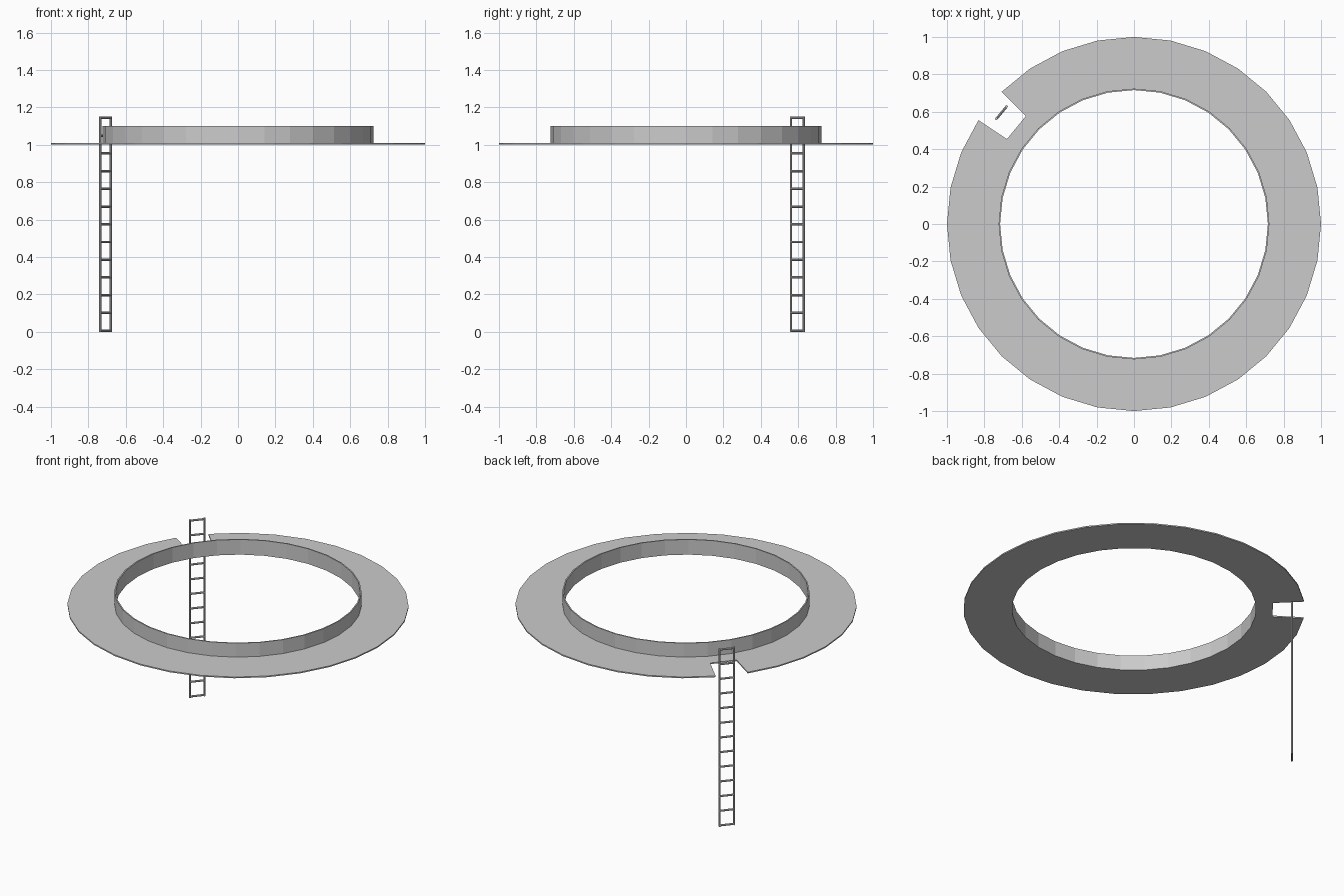
import bpy, bmesh, math
from mathutils import Vector, Matrix

if "Cube" in bpy.data.objects:
    bpy.data.objects.remove(bpy.data.objects["Cube"])

SIDES = 32


def finish(name, bm):
    bmesh.ops.recalc_face_normals(bm, faces=bm.faces)
    me = bpy.data.meshes.new(name)
    bm.to_mesh(me)
    bm.free()
    ob = bpy.data.objects.new(name, me)
    bpy.context.collection.objects.link(ob)
    return ob


def ring(name, radii, z0, z1, skip=()):
    """Flat ring of quads, extruded up; skip holds (band, segment) gaps."""
    bm = bmesh.new()
    loops = [[bm.verts.new((r * math.cos(math.tau * i / SIDES),
                            r * math.sin(math.tau * i / SIDES), z0))
              for i in range(SIDES)] for r in radii]
    for b in range(len(radii) - 1):
        for i in range(SIDES):
            if (b, i) not in skip:
                j = (i + 1) % SIDES
                bm.faces.new((loops[b][i], loops[b + 1][i],
                              loops[b + 1][j], loops[b][j]))
    base = bm.faces[:]
    ext = bmesh.ops.extrude_face_region(bm, geom=base, use_keep_orig=True)
    top = [g for g in ext["geom"] if isinstance(g, bmesh.types.BMVert)]
    bmesh.ops.translate(bm, verts=top, vec=(0, 0, z1 - z0))
    return finish(name, bm)


def rod(bm, a, b, r):
    a, b = Vector(a), Vector(b)
    d = b - a
    mat = Matrix.Translation((a + b) / 2) @ d.to_track_quat('Z', 'Y').to_matrix().to_4x4()
    bmesh.ops.create_cone(bm, cap_ends=True, segments=8, radius1=r, radius2=r,
                          depth=d.length, matrix=mat)


# Walkway with a one-segment ladder opening
ring("walkway", (0.716, 0.817, 1.0), 1.002, 1.01, skip={(1, 12)})

# Upright inner wall
ring("inner_wall", (0.716, 0.724), 1.002, 1.10)

# Ladder: two rails and evenly spaced rungs
R, HALF, TOP = 0.0065, 0.044, 1.15
bm = bmesh.new()
for s in (-1, 1):
    rod(bm, (s * HALF, 0, 0), (s * HALF, 0, TOP), R)
for i in range(13):
    z = R + (TOP - 2 * R) * i / 12
    rod(bm, (-HALF, 0, z), (HALF, 0, z), R)
ladder = finish("ladder", bm)
ladder.location = (-0.7085, 0.595, 0)
ladder.rotation_euler.z = math.radians(50)
